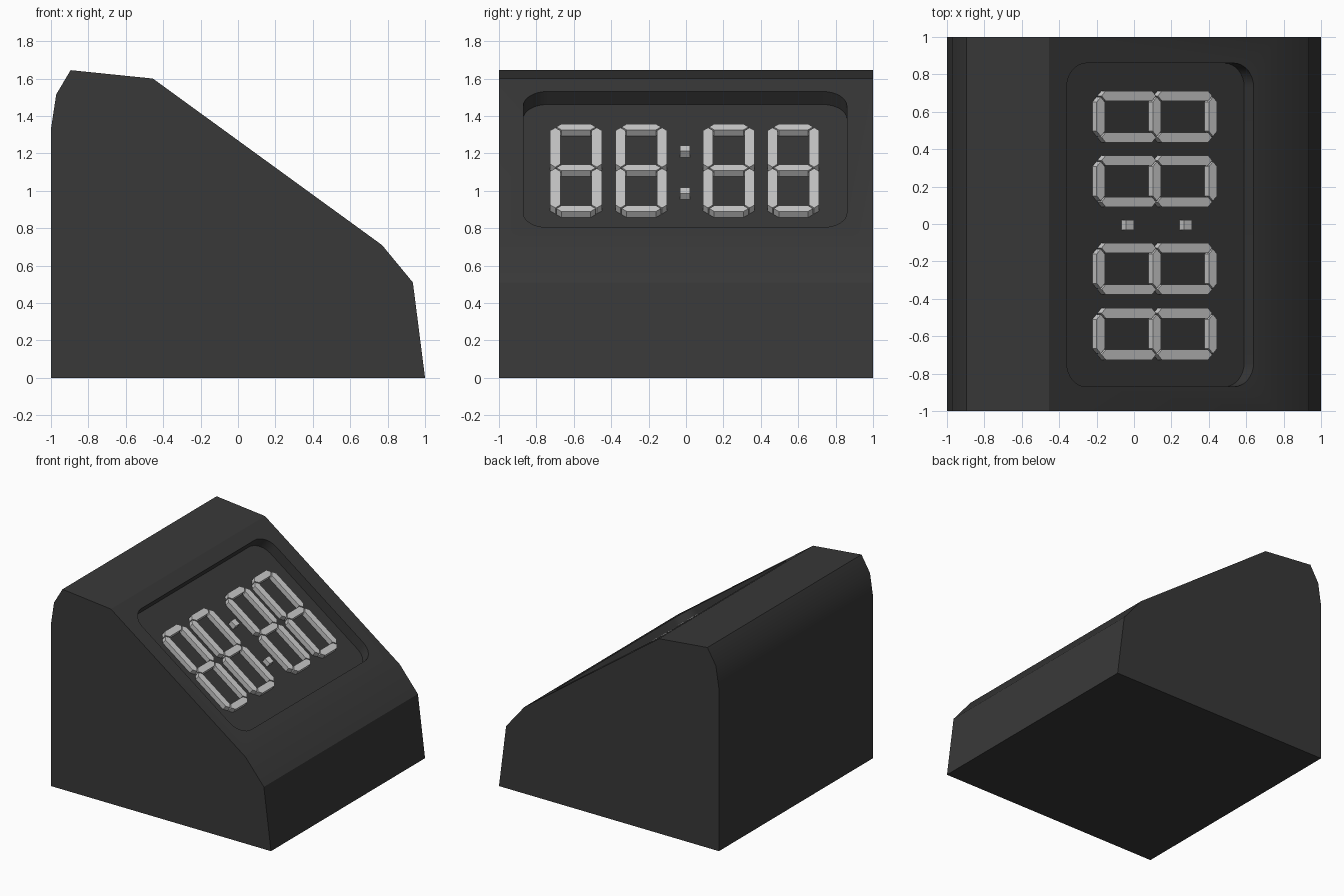
import bpy, bmesh, math
from mathutils import Matrix, Vector

if "Cube" in bpy.data.objects:
    bpy.data.objects.remove(bpy.data.objects["Cube"])


def material(name, value):
    m = bpy.data.materials.new(name)
    m.diffuse_color = (value, value, value, 1)
    m.use_nodes = True
    m.node_tree.nodes["Principled BSDF"].inputs["Base Color"].default_value = m.diffuse_color
    return m


def prism(bm, outline, base, top):
    """Closed prism from a flat 2D outline between two heights."""
    lo = [bm.verts.new((x, y, base)) for x, y in outline]
    hi = [bm.verts.new((x, y, top)) for x, y in outline]
    bm.faces.new(lo)
    bm.faces.new(hi)
    for i in range(len(lo)):
        j = (i + 1) % len(lo)
        bm.faces.new((lo[i], lo[j], hi[j], hi[i]))


def finish(bm, name, mat):
    bmesh.ops.recalc_face_normals(bm, faces=bm.faces[:])
    mesh = bpy.data.meshes.new(name)
    bm.to_mesh(mesh)
    bm.free()
    ob = bpy.data.objects.new(name, mesh)
    bpy.context.collection.objects.link(ob)
    mesh.materials.append(mat)
    return ob


dark = material("dark_plastic", 0.04)
light = material("light_segment", 0.55)

# Local frame on the sloped face: X across, Y up the slope, Z outward
low, high = Vector((0.77, 0, 0.71)), Vector((-0.455, 0, 1.60))
across = Vector((0, 1, 0))
up = (high - low).normalized()
out = across.cross(up)
panel = Matrix((across, up, out)).transposed().to_4x4()
panel.translation = low + up * ((0.77 - 0.14) / -up.x) + Vector((0, -0.005, 0))
FLOOR, TOP = -0.086, -0.046

# Wedge casing: side profile (x, z) extruded along y
profile = [(-1, 0), (1, 0), (0.935, 0.51), (low.x, low.z), (high.x, high.z),
           (-0.895, 1.645), (-0.972, 1.515), (-1, 1.33)]
bm = bmesh.new()
prism(bm, profile, -1, 1)
bm.transform(Matrix.Rotation(math.pi / 2, 4, 'X'))
bmesh.ops.recalc_face_normals(bm, faces=bm.faces[:])

# Replace the sloped face by a frame around a rounded recess
slope = max(bm.faces, key=lambda f: f.normal.dot(out))
slope_verts = list(slope.verts)
bmesh.ops.delete(bm, geom=[slope], context='FACES_ONLY')
hw, hh, r, steps = 0.865, 0.618, 0.13, 8
rim, floor, corners = [], [], []
for i, (sx, sy) in enumerate([(1, 1), (-1, 1), (-1, -1), (1, -1)]):
    corners.append(max(slope_verts, key=lambda v: sx * v.co.y + sy * v.co.z))
    for k in range(steps + 1):
        a = math.pi / 2 * (i + k / steps)
        x = sx * (hw - r) + r * math.cos(a)
        y = sy * (hh - r) + r * math.sin(a)
        rim.append(bm.verts.new(panel @ Vector((x, y, 0))))
        floor.append(bm.verts.new(panel @ Vector((x, y, FLOOR))))
n = len(rim)
for i in range(4):
    start = i * (steps + 1) + steps // 2
    arc = [rim[(start + k) % n] for k in range(steps + 2)]
    bm.faces.new([corners[i]] + arc + [corners[(i + 1) % 4]])
for i in range(n):
    j = (i + 1) % n
    bm.faces.new((rim[i], rim[j], floor[j], floor[i]))
bm.faces.new(floor)
casing = finish(bm, "casing", dark)
casing.select_set(True)
bpy.context.view_layer.objects.active = casing
bpy.ops.object.shade_smooth_by_angle(angle=math.radians(30))
casing.select_set(False)


# Seven-segment digits made of pointed bars
def bar(bm, a, b, half=0.027, gap=0.006):
    a, b = Vector(a), Vector(b)
    d = (b - a).normalized()
    s = Vector((-d.y, d.x)) * half
    a, b = a + d * gap, b - d * gap
    prism(bm, [a, a + d * half - s, b - d * half - s,
               b, b - d * half + s, a + d * half + s], FLOOR, TOP)


MID, W, H = -0.012, 0.111, 0.371
for i, cx in enumerate((-0.583, -0.234, 0.234, 0.579)):
    bm = bmesh.new()
    for row in (-1, 0, 1):
        bar(bm, (cx - W, MID + row * H), (cx + W, MID + row * H))
    for side in (-W, W):
        for row in (-1, 0):
            bar(bm, (cx + side, MID + row * H), (cx + side, MID + (row + 1) * H))
    bm.transform(panel)
    finish(bm, f"digit_{i + 1}", light)

# Colon dots between the digit pairs
bm = bmesh.new()
s = 0.027
for cy in (-0.218, 0.165):
    prism(bm, [(-s, cy - s), (s, cy - s), (s, cy + s), (-s, cy + s)], FLOOR, TOP)
bm.transform(panel)
finish(bm, "colon", light)
